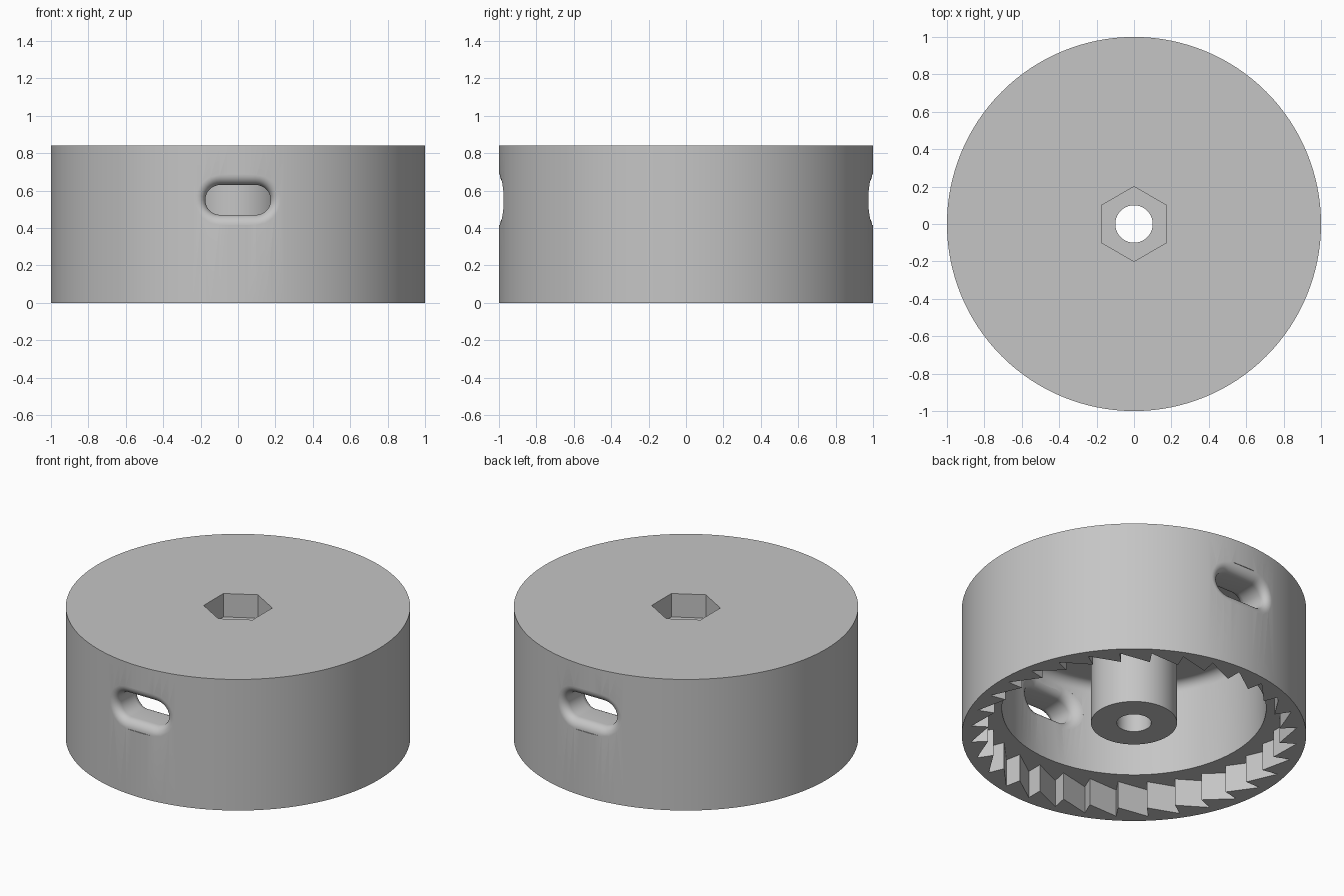
import bpy, bmesh
from math import sin, cos, pi, sqrt, radians

cube = bpy.data.objects.get("Cube")
if cube:
    bpy.data.objects.remove(cube, do_unlink=True)

SEGS = 128
WALL_OUT, WALL_IN, HEIGHT = 1.0, 0.767, 0.84
CEILING, COVE = 0.76, 0.06
LEDGE = 0.175
TEETH, TIP, ROOT = 32, 0.85, 0.95

grey = bpy.data.materials.new("plain grey")
grey.use_nodes = True
grey.diffuse_color = (0.56, 0.56, 0.56, 1)
grey.node_tree.nodes["Principled BSDF"].inputs["Base Color"].default_value = (0.56, 0.56, 0.56, 1)


def make_object(name, bm):
    bmesh.ops.recalc_face_normals(bm, faces=bm.faces)
    mesh = bpy.data.meshes.new(name)
    bm.to_mesh(mesh)
    bm.free()
    mesh.materials.append(grey)
    ob = bpy.data.objects.new(name, mesh)
    bpy.context.collection.objects.link(ob)
    return ob


def loft(name, rings):
    """Skin a stack of equal closed rings and cap both ends."""
    bm = bmesh.new()
    loops = [[bm.verts.new(p) for p in ring] for ring in rings]
    for a, b in zip(loops, loops[1:]):
        for i in range(len(a)):
            j = (i + 1) % len(a)
            bm.faces.new((a[i], a[j], b[j], b[i]))
    bm.faces.new(loops[0])
    bm.faces.new(loops[-1])
    return make_object(name, bm)


def circle(r, z, n=SEGS, turn=0.0):
    return [(r * cos(turn + 2 * pi * i / n), r * sin(turn + 2 * pi * i / n), z) for i in range(n)]


def prism(name, r, z0, z1, n=SEGS, turn=0.0):
    return loft(name, [circle(r, z0, n, turn), circle(r, z1, n, turn)])


def combine(target, other, operation):
    mod = target.modifiers.new(other.name, "BOOLEAN")
    mod.object, mod.operation, mod.solver = other, operation, "EXACT"
    bpy.context.view_layer.objects.active = target
    bpy.ops.object.modifier_apply(modifier=mod.name)
    bpy.data.objects.remove(other, do_unlink=True)


# Closed-top drum: outer wall, top plate, coved ceiling, inner wall
cove = [(WALL_IN - COVE + COVE * sin(a), CEILING - COVE + COVE * cos(a))
        for a in (pi / 2 * k / 8 for k in range(9))]
profile = [(WALL_OUT, HEIGHT), (WALL_OUT, 0), (WALL_IN, 0)] + cove[::-1]
drum = loft("drum", [circle(r, z) for r, z in profile])

# Ratchet ring recess: ramps with radial steps
saw = []
for k in range(TEETH):
    a = 2 * pi * k / TEETH
    saw += [(TIP * cos(a), TIP * sin(a)), (ROOT * cos(a), ROOT * sin(a))]
ratchet = loft("ratchet_cutter", [[(x, y, z) for x, y in saw] for z in (-0.05, LEDGE)])
combine(drum, ratchet, "DIFFERENCE")


# Rounded slots with flared mouths on both faces of the wall
def slot_ring(radius, inset, grow, side):
    straight, r = 0.095, 0.08 + grow
    ring = []
    for end in (0, 1):
        for k in range(17):
            a = -pi / 2 + pi * k / 16 + pi * end
            x = (-straight if end else straight) + r * cos(a)
            ring.append((x, side * (sqrt(radius ** 2 - x * x) + inset), 0.55 + r * sin(a)))
    return ring


FLARE = 0.055
steps = [pi / 2 * k / 8 for k in range(9)]
for side in (-1, 1):
    rings = [slot_ring(WALL_OUT, 0.05, FLARE, side)]
    rings += [slot_ring(WALL_OUT, -FLARE * (1 - cos(a)), FLARE * (1 - sin(a)), side) for a in steps]
    rings += [slot_ring(WALL_IN, FLARE * (1 - cos(a)), FLARE * (1 - sin(a)), side) for a in steps[::-1]]
    rings += [slot_ring(WALL_IN, -0.05, FLARE, side)]
    combine(drum, loft("slot_cutter", rings), "DIFFERENCE")

# Central hub with a hexagonal pocket above and a through bore
combine(drum, prism("hub", 0.25, 0.08, 0.8), "UNION")
combine(drum, prism("hex_cutter", 0.2, HEIGHT - 0.15, HEIGHT + 0.1, 6, pi / 2), "DIFFERENCE")
combine(drum, prism("bore_cutter", 0.1, -0.1, HEIGHT + 0.2, 64), "DIFFERENCE")

# Smooth curved walls, crisp edges
bpy.ops.object.select_all(action="DESELECT")
drum.select_set(True)
bpy.context.view_layer.objects.active = drum
bpy.ops.object.shade_smooth_by_angle(angle=radians(28))
drum.name = "ratchet_drum"
